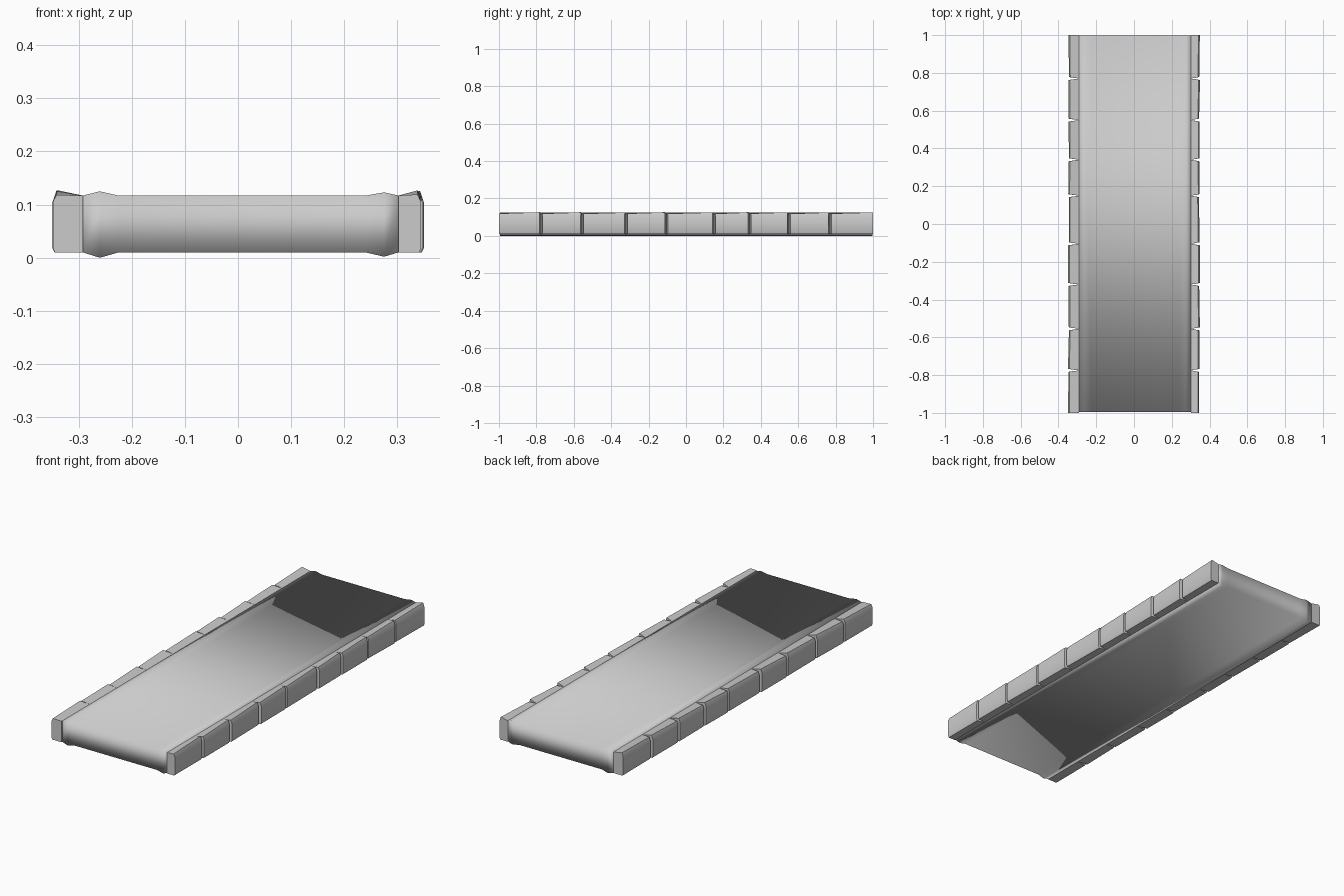
import bpy, bmesh, random

if "Cube" in bpy.data.objects:
    bpy.data.objects.remove(bpy.data.objects["Cube"])

random.seed(4)


def make_object(name, bm, angle):
    bmesh.ops.recalc_face_normals(bm, faces=bm.faces)
    mesh = bpy.data.meshes.new(name)
    bm.to_mesh(mesh)
    bm.free()
    obj = bpy.data.objects.new(name, mesh)
    bpy.context.collection.objects.link(obj)
    bpy.ops.object.select_all(action='DESELECT')
    obj.select_set(True)
    bpy.context.view_layer.objects.active = obj
    bpy.ops.object.shade_smooth_by_angle(angle=angle)
    return obj


# Walkway slab: columns of (x, bottom z, top z), with a low ridge by each edge
columns = [(-0.292, 0.01, 0.117), (-0.26, 0.0, 0.125), (-0.225, 0.01, 0.117),
           (0.24, 0.01, 0.117), (0.275, 0.002, 0.123), (0.302, 0.01, 0.117)]
bm = bmesh.new()
rings = []
for y in (-0.995, 0.998):
    low = [bm.verts.new((x, y, b)) for x, b, t in columns]
    high = [bm.verts.new((x, y, t)) for x, b, t in columns]
    for i in range(len(columns) - 1):
        bm.faces.new((low[i], low[i + 1], high[i + 1], high[i]))
    rings.append(low + high[::-1])
front, back = rings
for i in range(len(front)):
    j = (i + 1) % len(front)
    bm.faces.new((front[i], front[j], back[j], back[i]))
make_object("path_slab", bm, 1.6)

# Edge stones: tapered blocks, with narrow wedge gaps opening outwards
joints = [-1.0, -0.775, -0.555, -0.32, -0.105, 0.15, 0.34, 0.55, 0.77, 1.0]
last = len(joints) - 2
for side, label in ((-1, "left"), (1, "right")):
    inner = 0.292 if side < 0 else 0.302
    for k in range(last + 1):
        y0, y1 = joints[k], joints[k + 1]
        gap0 = 0.002 if k == 0 else 0.008
        gap1 = 0.002 if k == last else 0.008
        bm = bmesh.new()
        ends = []
        for y, gap, lift in ((y0, gap0, 0.0), (y1, -gap1, 1.0)):
            out = 0.35 - random.uniform(0, 0.006)
            top = 0.118 + 0.007 * lift + random.uniform(0, 0.002)
            edge = 0.0 if abs(y) == 1.0 else gap
            section = [(inner, 0.01, 0), (out - 0.004, 0.01, edge * 0.9),
                       (out, 0.018, edge), (out, 0.105, edge),
                       (out - 0.007, top, edge * 0.9), (inner, 0.117, 0)]
            ends.append([bm.verts.new((side * x, y + d, z))
                         for x, z, d in section])
        a, b = ends
        bm.faces.new(a)
        bm.faces.new(b[::-1])
        for i in range(len(a)):
            j = (i + 1) % len(a)
            bm.faces.new((a[i], a[j], b[j], b[i]))
        make_object(f"{label}_edge_stone_{k + 1}", bm, 0.7)
